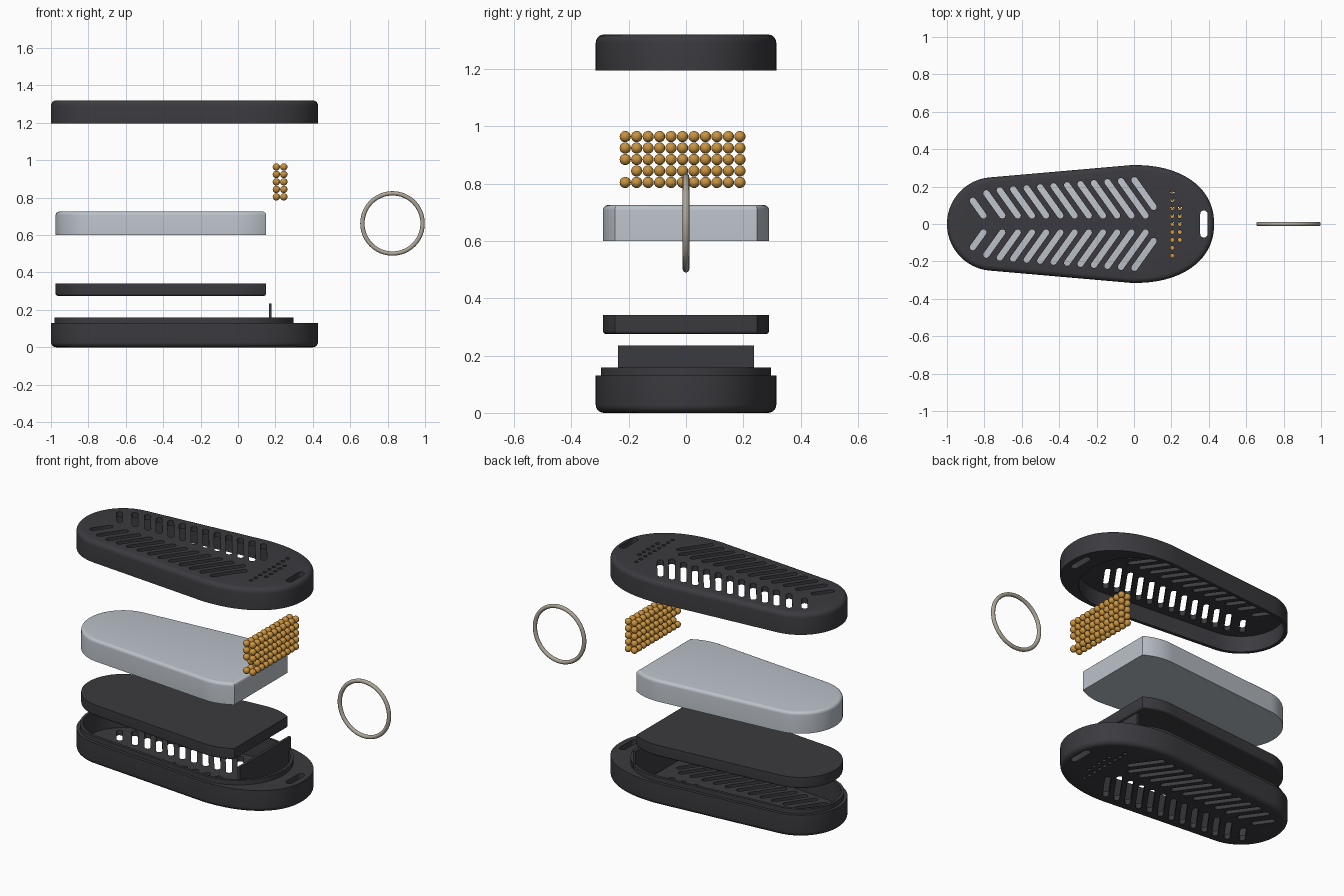
import bpy, bmesh, math
from mathutils import Matrix, Vector

if "Cube" in bpy.data.objects:
    bpy.data.objects.remove(bpy.data.objects["Cube"])

R_BIG, R_SMALL, X_SMALL = 0.315, 0.25, -0.75   # outline circles (big one at the origin)
TILT = math.asin((R_BIG - R_SMALL) / -X_SMALL)


def material(name, rgb):
    m = bpy.data.materials.new(name)
    m.diffuse_color = (*rgb, 1)
    m.use_nodes = True
    m.node_tree.nodes["Principled BSDF"].inputs["Base Color"].default_value = m.diffuse_color
    return m


CHARCOAL = material("charcoal plastic", (0.044, 0.043, 0.050))
SILVER = material("pale grey block", (0.50, 0.54, 0.59))
GOLD = material("golden beads", (0.58, 0.29, 0.05))
STEEL = material("warm steel", (0.42, 0.38, 0.31))


def outline(inset, nose=None, clip=None):
    """Tapered pill: round small end, big end round, stretched to a nose, or cut flat."""
    r, s = R_BIG - inset, R_SMALL - inset
    top = math.pi / 2 + TILT
    start = math.acos(clip / r) if clip else 0.0
    right = []
    n = 40
    for i in range(n + 1):
        if i == 0 and not clip:
            right.append((nose - inset if nose else r, 0.0))
            continue
        a = start + (top - start) * i / n
        c, d = math.cos(a), math.sin(a)
        if nose and c > 0:
            right.append(((nose - inset) * c ** (2 / 2.2), r * d ** (2 / 2.2)))
        else:
            right.append((r * c, r * d))
    for i in range(21):
        a = top + (math.pi - top) * i / 20
        right.append((X_SMALL + s * math.cos(a), s * math.sin(a)))
    lower = [(x, -y) for x, y in reversed(right) if abs(y) > 1e-6]
    return right + lower


def finish(bm, name, mat, angle=35):
    bmesh.ops.recalc_face_normals(bm, faces=bm.faces)
    me = bpy.data.meshes.new(name)
    bm.to_mesh(me)
    bm.free()
    me.materials.append(mat)
    ob = bpy.data.objects.new(name, me)
    bpy.context.collection.objects.link(ob)
    smooth(ob, angle)
    return ob


def smooth(ob, angle=35):
    bpy.ops.object.select_all(action='DESELECT')
    ob.select_set(True)
    bpy.context.view_layer.objects.active = ob
    bpy.ops.object.shade_smooth_by_angle(angle=math.radians(angle))


def loft(bm, rings, wrap=False):
    """Skin a list of (points, z) rings; cap the ends or join them into a tube."""
    loops = [[bm.verts.new((x, y, z)) for x, y in pts] for pts, z in rings]
    pairs = list(zip(loops, loops[1:])) + ([(loops[-1], loops[0])] if wrap else [])
    for a, b in pairs:
        for i in range(len(a)):
            j = (i + 1) % len(a)
            bm.faces.new((a[i], a[j], b[j], b[i]))
    if not wrap:
        bm.faces.new(loops[0])
        bm.faces.new(loops[-1])


def rounding(radius, steps=5):
    """(inset, height) pairs for a quarter-round edge, from the flat face outward."""
    return [(radius * (1 - math.sin(t)), radius * (1 - math.cos(t)))
            for t in (math.pi / 2 * i / steps for i in range(steps + 1))]


def rounded_body(name, mat, face_z, rim_z, radius, inset=0.0, nose=None, clip=None):
    """Solid with a quarter-round edge at face_z and a sharp edge at rim_z."""
    sign = 1 if rim_z > face_z else -1
    bm = bmesh.new()
    rings = [(outline(inset + i, nose, clip and clip - i), face_z + sign * h)
             for i, h in rounding(radius)]
    rings.append((outline(inset, nose, clip), rim_z))
    loft(bm, rings)
    return finish(bm, name, mat)


def capsule(p, q, w, n=6):
    """Round-ended slot outline between two points."""
    p, q = Vector(p), Vector(q)
    a0 = math.atan2(q.y - p.y, q.x - p.x)
    pts = []
    for c, base in ((q, a0 - math.pi / 2), (p, a0 + math.pi / 2)):
        for i in range(n + 1):
            a = base + math.pi * i / n
            pts.append((c.x + w * math.cos(a), c.y + w * math.sin(a)))
    return pts


def perforations():
    """Chevron vents, small round holes and the ring slot."""
    shapes = []
    for side in (1, -1):
        for k in range(13):
            x = -0.862 + 0.072 * k
            y = (0.125, 0.165)[k] if k < 2 else 0.18 + (x + 0.72) / 0.72 * 0.055
            t = min((y - 0.045) / 0.14, (0.105 - x) / 0.10)
            shapes.append(capsule((x, side * y), (x + 0.10 * t, side * (y - 0.14 * t)), 0.0165))
    for x, half in ((0.205, 4), (0.245, 2)):
        for j in range(-half, half + 1):
            shapes.append([(x + 0.011 * math.cos(a), 0.0425 * j + 0.011 * math.sin(a))
                           for a in (math.tau * i / 12 for i in range(12))])
    shapes.append(capsule((0.374, -0.053), (0.374, 0.053), 0.02))
    return shapes


def cut(ob, shapes, z0, z1):
    bm = bmesh.new()
    for pts in shapes:
        loft(bm, [(pts, z0), (pts, z1)])
    cutter = finish(bm, "cutter", CHARCOAL)
    cutter.hide_render = True
    mod = ob.modifiers.new("cut", 'BOOLEAN')
    mod.operation, mod.solver, mod.object = 'DIFFERENCE', 'EXACT', cutter
    bpy.context.view_layer.objects.active = ob
    bpy.ops.object.modifier_apply(modifier=mod.name)
    bpy.data.objects.remove(cutter)


def shell(name, face_z, rim_z, wall):
    """Half of the case: hollow, perforated, rounded on the outer face."""
    s = 1 if rim_z > face_z else -1
    ob = rounded_body(name, CHARCOAL, face_z, rim_z, 0.028, nose=0.428)
    cut(ob, [outline(wall)], *sorted((face_z + s * 0.03, rim_z + s * 0.05)))
    cut(ob, perforations(), *sorted((face_z - s * 0.05, rim_z + s * 0.05)))
    smooth(ob)
    return ob


# Case halves
shell("bottom_case", 0.0, 0.13, 0.034)
shell("top_case", 1.32, 1.195, 0.02)

# Locating lip standing on the bottom case
bm = bmesh.new()
outer, inner = outline(0.018), outline(0.034)
loft(bm, [(outer, 0.13), (outer, 0.158), (inner, 0.158), (inner, 0.13)], wrap=True)
finish(bm, "locating_lip", CHARCOAL)

# Divider plate across the bottom case
bm = bmesh.new()
bmesh.ops.create_cube(bm, size=1, matrix=Matrix.Translation((0.172, 0, 0.13))
                      @ Matrix.Diagonal((0.015, 0.475, 0.21, 1)))
finish(bm, "divider_plate", CHARCOAL)

# Filler pad and block, both cut flat at the big end
rounded_body("filler_pad", CHARCOAL, 0.275, 0.342, 0.012, inset=0.025, clip=0.15)
rounded_body("filler_block", SILVER, 0.725, 0.60, 0.018, inset=0.025, clip=0.15)

# Bead grid, with one gap in the second row
bm = bmesh.new()
for x in (0.205, 0.245):
    for col in range(11):
        for row in range(5):
            if (col, row) != (0, 1):
                bmesh.ops.create_uvsphere(
                    bm, u_segments=16, v_segments=10, radius=0.0195,
                    matrix=Matrix.Translation((x, -0.212 + 0.04 * col, 0.804 + 0.04 * row)))
finish(bm, "beads", GOLD, 60)

# Split ring
bpy.ops.mesh.primitive_torus_add(major_radius=0.161, minor_radius=0.0115, major_segments=64,
                                 minor_segments=12, location=(0.826, 0, 0.662),
                                 rotation=(math.pi / 2, 0, 0))
ring = bpy.context.object
ring.name = "key_ring"
ring.data.materials.append(STEEL)
smooth(ring, 60)
